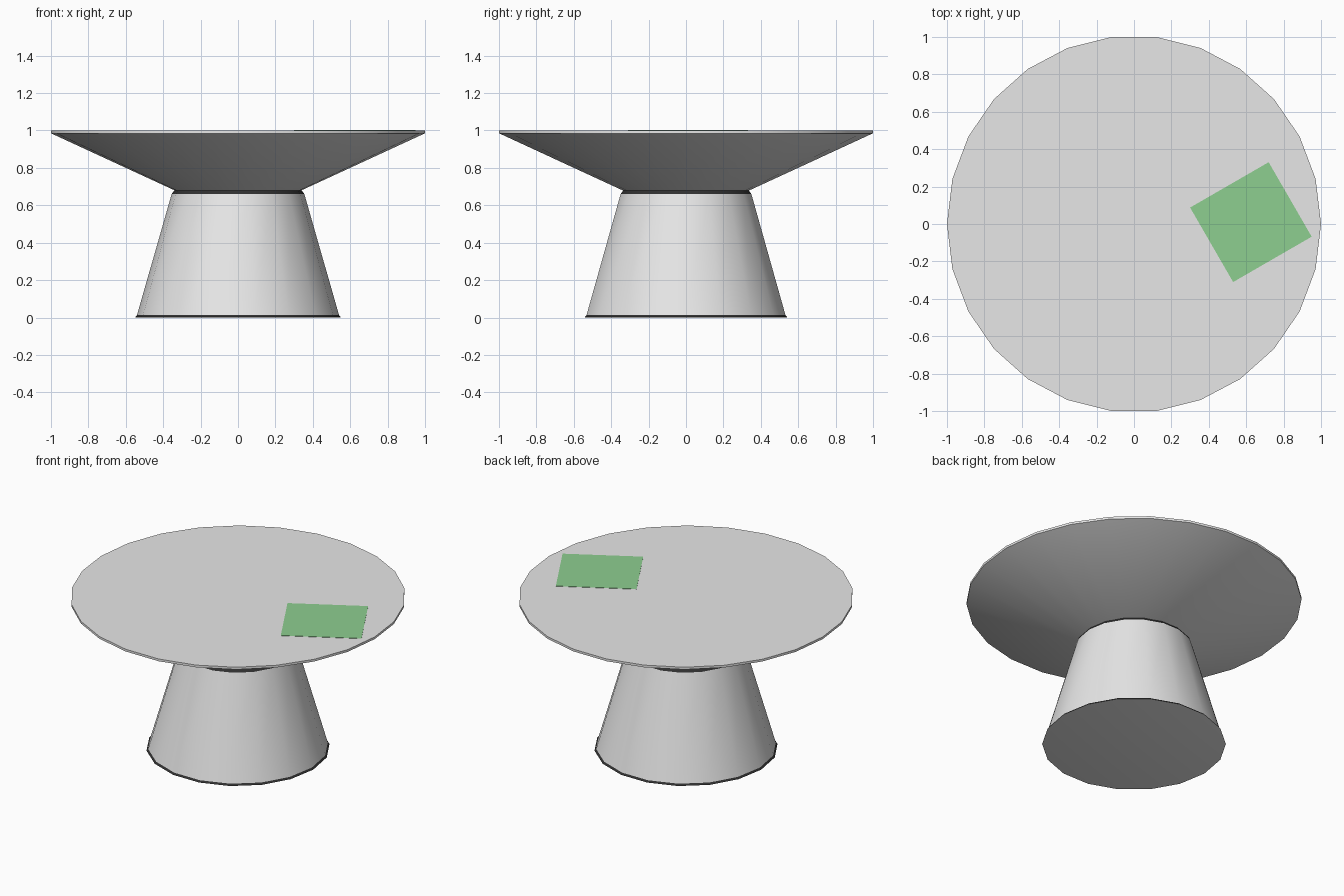
import bpy, bmesh
from math import pi, cos, sin, radians

cube = bpy.data.objects.get("Cube")
if cube:
    bpy.data.objects.remove(cube, do_unlink=True)


def material(name, rgb):
    m = bpy.data.materials.new(name)
    m.use_nodes = True
    m.diffuse_color = (*rgb, 1)
    m.node_tree.nodes["Principled BSDF"].inputs["Base Color"].default_value = (*rgb, 1)
    return m


grey = material("light_grey", (0.8, 0.8, 0.8))
black = material("black", (0.03, 0.03, 0.03))
green = material("green", (0.27, 0.62, 0.28))


def make_object(name, bm, mat, smooth=True):
    bmesh.ops.recalc_face_normals(bm, faces=bm.faces)
    mesh = bpy.data.meshes.new(name)
    bm.to_mesh(mesh)
    bm.free()
    mesh.materials.append(mat)
    obj = bpy.data.objects.new(name, mesh)
    bpy.context.collection.objects.link(obj)
    if smooth:
        bpy.ops.object.select_all(action="DESELECT")
        obj.select_set(True)
        bpy.context.view_layer.objects.active = obj
        bpy.ops.object.shade_smooth_by_angle(angle=radians(30))
    return obj


def turned(name, profile, sides, mat, y_scale=1, caps=(True, True)):
    """Turn a (radius, height) profile around z, closing the chosen ends."""
    bm = bmesh.new()
    rings = []
    for r, z in profile:
        angles = [2 * pi * i / sides for i in range(sides)]
        rings.append([bm.verts.new((r * cos(a), r * sin(a) * y_scale, z)) for a in angles])
    for low, high in zip(rings, rings[1:]):
        for i in range(sides):
            j = (i + 1) % sides
            bm.faces.new((low[i], low[j], high[j], high[i]))
    for ring, closed in zip((rings[0], rings[-1]), caps):
        if closed:
            bm.faces.new(ring)
    return make_object(name, bm, mat)


# Tapered pedestal with dark trim at the foot and neck
turned("pedestal", [(0.54, 0.013), (0.355, 0.66)], 18, grey, caps=(False, False))
turned("foot_trim", [(0.55, 0.002), (0.54, 0.013)], 18, black, caps=(False, False))
turned("foot_underside", [(0.54, 0), (0.55, 0.002)], 18, grey, caps=(True, False))
turned("neck_trim", [(0.355, 0.66), (0.34, 0.68)], 18, black, caps=(False, True))

# Conical table top with a thin rim
turned("table_top", [(0.335, 0.678), (1, 0.985), (1, 1)], 26, grey, y_scale=1.007)

# Thin green mat lying on the table
bm = bmesh.new()
bmesh.ops.create_cube(bm, size=1)
mat_obj = make_object("place_mat", bm, green, smooth=False)
mat_obj.scale = (0.485, 0.46, 0.004)
mat_obj.rotation_euler.z = radians(30)
mat_obj.location = (0.625, 0.01, 1.0)
